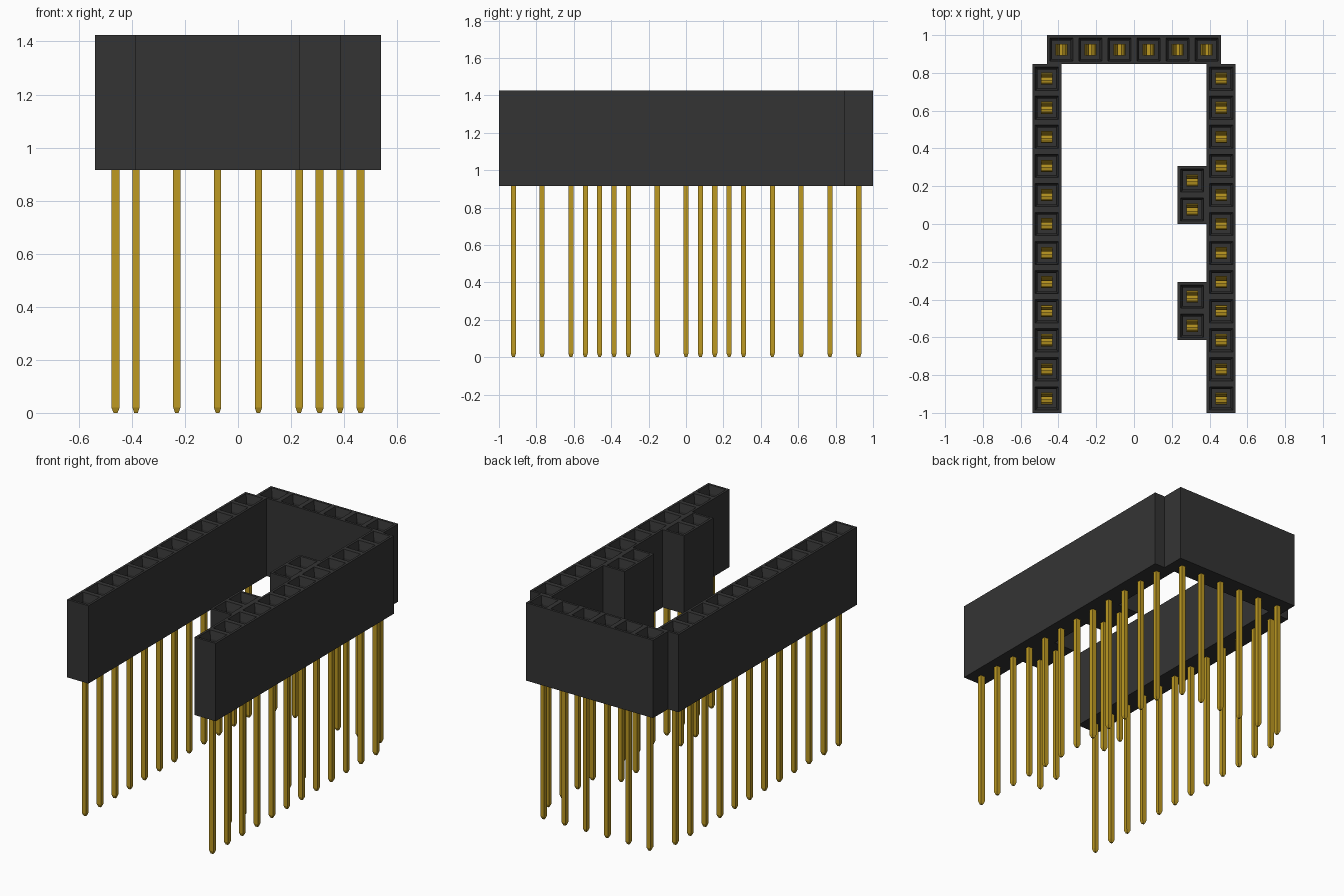
import bpy, bmesh, math
from mathutils import Matrix

cube = bpy.data.objects.get("Cube")
if cube:
    bpy.data.objects.remove(cube, do_unlink=True)

P = 2 / 13                   # pin pitch, also the width of a strip
Z0, Z1 = 0.915, 1.425        # bottom and top of the housings


def material(name, rgb):
    m = bpy.data.materials.new(name)
    m.diffuse_color = (*rgb, 1)
    m.use_nodes = True
    bsdf = next(n for n in m.node_tree.nodes if n.type == 'BSDF_PRINCIPLED')
    bsdf.inputs["Base Color"].default_value = (*rgb, 1)
    return m


BLACK = material("black plastic", (0.034, 0.034, 0.034))
GOLD = material("gold metal", (0.51, 0.32, 0.016))


def finish(bm, name, mat, loc, angle):
    mesh = bpy.data.meshes.new(name)
    bm.to_mesh(mesh)
    bm.free()
    mesh.materials.append(mat)
    ob = bpy.data.objects.new(name, mesh)
    ob.location = (*loc, 0)
    ob.rotation_euler.z = angle
    bpy.context.collection.objects.link(ob)
    return ob


def housing(name, n, loc, angle):
    """Strip of n cells along y, each with a tapered mouth and a deep hole."""
    bm = bmesh.new()
    rows = []
    for i in range(n + 1):
        y = (i - n / 2) * P
        rows.append([bm.verts.new((x, y, Z1)) for x in (-P / 2, P / 2)])
    cells = [bm.faces.new((a[0], a[1], b[1], b[0])) for a, b in zip(rows, rows[1:])]
    rim = [e for e in bm.edges if e.is_boundary]
    # outer walls and underside
    walls = bmesh.ops.extrude_edge_only(bm, edges=rim)["geom"]
    for v in walls:
        if isinstance(v, bmesh.types.BMVert):
            v.co.z = Z0
    bmesh.ops.contextual_create(bm, geom=[e for e in walls if isinstance(e, bmesh.types.BMEdge)
                                          and all(v.co.z < Z1 - 0.1 for v in e.verts)])
    # socket mouth, funnel and shaft
    for thickness, depth in ((0.022, 0), (0.017, -0.05), (0.0, -0.36)):
        bmesh.ops.inset_individual(bm, faces=cells, thickness=thickness, depth=depth)
    bmesh.ops.recalc_face_normals(bm, faces=bm.faces)
    return finish(bm, name, BLACK, loc, angle)


def pins(name, n, loc, angle):
    """Square pins with tapered tips."""
    bm = bmesh.new()
    for i in range(n):
        y = (i - (n - 1) / 2) * P
        made = bmesh.ops.create_cube(bm, size=1, matrix=Matrix.Translation((0, y, 0.48))
                                     @ Matrix.Diagonal((0.031, 0.027, 0.92, 1)))
        verts = made["verts"]
        bottom = next(f for f in bm.faces if f.normal.z < -0.5 and verts[0] in f.verts
                      or all(v in verts and v.co.z < 0.1 for v in f.verts))
        tip = bmesh.ops.extrude_discrete_faces(bm, faces=[bottom])["faces"][0]
        for v in tip.verts:
            v.co = (v.co.x * 0.5, y + (v.co.y - y) * 0.5, 0)
    return finish(bm, name, GOLD, loc, angle)


def contacts(name, n, loc, angle):
    """Bent spring leaf pairs inside the sockets."""
    half = [(0.026, 1.36), (0.010, 1.31), (0.029, 1.20), (0.029, 1.04)]
    path = half + [(-y, z) for y, z in reversed(half)]
    bm = bmesh.new()
    for i in range(n):
        y0 = (i - (n - 1) / 2) * P
        rows = [[bm.verts.new((x, y0 + y, z)) for x in (-0.031, 0.031)] for y, z in path]
        for a, b in zip(rows, rows[1:]):
            bm.faces.new((a[0], a[1], b[1], b[0]))
    ob = finish(bm, name, GOLD, loc, angle)
    mod = ob.modifiers.new("leaf thickness", 'SOLIDIFY')
    mod.thickness = 0.006
    mod.offset = 0
    return ob


# name, number of sockets, centre, rotation
STRIPS = [
    ("left_strip", 12, (3 * P, -P / 2), 0),
    ("right_strip", 12, (-3 * P, -P / 2), 0),
    ("back_strip", 6, (0, 6 * P), math.pi / 2),
    ("inner_rear_block", 2, (2 * P, P), 0),
    ("inner_front_block", 2, (2 * P, -3 * P), 0),
]
for name, n, loc, angle in STRIPS:
    housing(name + "_housing", n, loc, angle)
    pins(name + "_pins", n, loc, angle)
    contacts(name + "_contacts", n, loc, angle)
